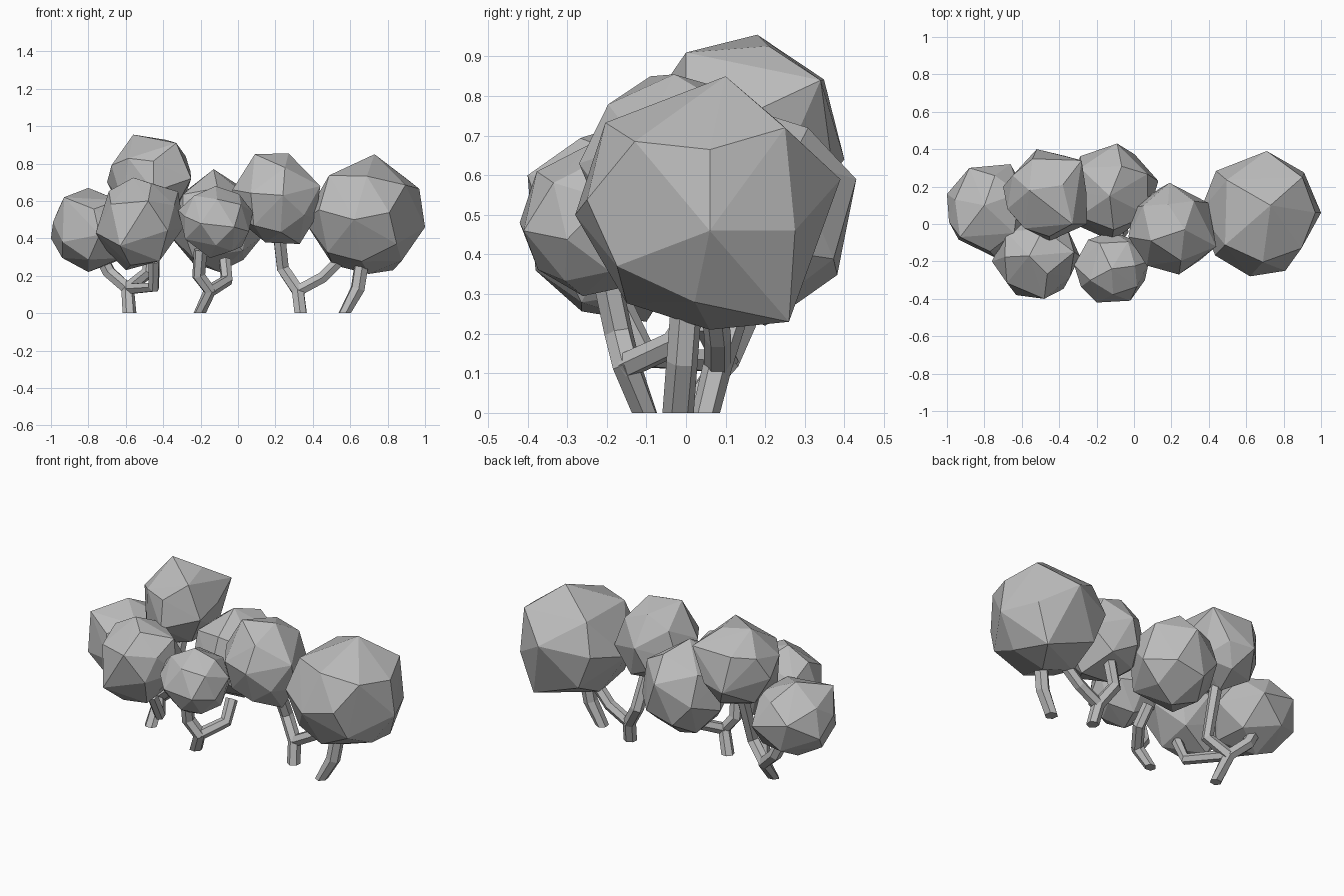
import bpy, bmesh, math
from mathutils import Vector

cube = bpy.data.objects.get("Cube")
if cube:
    bpy.data.objects.remove(cube, do_unlink=True)

grey = bpy.data.materials.new("plain grey")
grey.use_nodes = True
grey.diffuse_color = (0.5, 0.5, 0.5, 1)
grey.node_tree.nodes["Principled BSDF"].inputs["Base Color"].default_value = grey.diffuse_color


def sphere_points(count):
    """Evenly spread unit directions."""
    result = []
    for i in range(count):
        z = 1 - (2 * i + 1) / count
        angle = i * math.pi * (3 - math.sqrt(5))
        ring = math.sqrt(1 - z * z)
        result.append(Vector((ring * math.cos(angle), ring * math.sin(angle), z)))
    return result


def crown(name, corners, gap=0.57):
    """Faceted leaf ball: main corners, with the gaps between them filled on an ellipsoid."""
    low = [min(c[k] for c in corners) for k in range(3)]
    high = [max(c[k] for c in corners) for k in range(3)]
    centre = [(a + b) / 2 for a, b in zip(low, high)]
    half = [(b - a) / 2 for a, b in zip(low, high)]
    points = [Vector([(c[k] - centre[k]) / half[k] for k in range(3)]) for c in corners]
    spots = sphere_points(500)
    while True:
        distances = [min((s - p.normalized()).length for p in points) for s in spots]
        widest = max(distances)
        if widest < gap:
            break
        points.append(spots[distances.index(widest)])
    bm = bmesh.new()
    for p in points:
        bm.verts.new([centre[k] + p[k] * half[k] for k in range(3)])
    bmesh.ops.convex_hull(bm, input=bm.verts[:])
    bmesh.ops.recalc_face_normals(bm, faces=bm.faces[:])
    mesh = bpy.data.meshes.new(name)
    bm.to_mesh(mesh)
    bm.free()
    mesh.materials.append(grey)
    bpy.context.collection.objects.link(bpy.data.objects.new(name, mesh))


def limb(name, path, radius=0.037):
    """Six-sided bent tube along a path."""
    curve = bpy.data.curves.new(name, "CURVE")
    curve.dimensions = "3D"
    curve.bevel_depth = radius
    curve.bevel_resolution = 1
    curve.use_fill_caps = True
    spline = curve.splines.new("POLY")
    spline.points.add(len(path) - 1)
    for point, co in zip(spline.points, path):
        point.co = (*co, 1)
    spline.use_smooth = False
    curve.materials.append(grey)
    obj = bpy.data.objects.new(name, curve)
    bpy.context.collection.objects.link(obj)
    bpy.ops.object.select_all(action="DESELECT")
    obj.select_set(True)
    bpy.context.view_layer.objects.active = obj
    bpy.ops.object.convert(target="MESH")


# Leaf crowns
crown("large_crown", [
    (1, 0.06, 0.46), (0.35, 0.06, 0.5), (0.73, 0.1, 0.85), (0.7, 0.06, 0.21),
    (0.62, -0.28, 0.5), (0.71, 0.39, 0.59), (0.9, 0.25, 0.72), (0.83, 0.26, 0.23)])
crown("middle_crown", [
    (0.44, -0.12, 0.68), (-0.03, -0.07, 0.66), (0.27, -0.03, 0.855), (0.33, -0.05, 0.37),
    (0.24, -0.27, 0.63), (0.19, 0.22, 0.65), (0.09, -0.09, 0.85)])
crown("back_crown", [
    (0.13, 0.23, 0.41), (-0.37, 0.2, 0.42), (-0.13, 0.15, 0.77), (-0.1, 0.2, 0.22),
    (-0.12, -0.09, 0.48), (-0.09, 0.43, 0.59)])
crown("small_front_crown", [
    (0.08, -0.2, 0.54), (-0.32, -0.22, 0.55), (-0.12, -0.24, 0.68), (-0.15, -0.26, 0.295),
    (-0.2, -0.42, 0.48), (-0.02, -0.41, 0.46), (-0.12, -0.04, 0.48)])
crown("wide_front_crown", [
    (-0.29, -0.17, 0.46), (-0.76, -0.2, 0.43), (-0.56, -0.17, 0.725), (-0.6, -0.1, 0.23),
    (-0.48, -0.4, 0.6), (-0.63, -0.38, 0.36), (-0.32, -0.15, 0.65), (-0.5, 0.05, 0.5)])
crown("top_crown", [
    (-0.25, 0, 0.72), (-0.7, 0.2, 0.7), (-0.56, 0.18, 0.955), (-0.48, 0.15, 0.47),
    (-0.45, -0.09, 0.65), (-0.52, 0.4, 0.64), (-0.33, 0, 0.91), (-0.28, 0.34, 0.84)])
crown("end_crown", [
    (-0.53, 0.08, 0.45), (-1, 0.16, 0.4), (-0.8, 0.1, 0.67), (-0.8, 0.08, 0.22),
    (-0.74, -0.18, 0.42), (-0.66, 0.32, 0.45), (-0.93, -0.07, 0.62), (-0.88, 0.3, 0.5)])

# Three-way trunk under the end crowns
fork = (-0.59, 0.1, 0.13)
limb("end_trunk", [(-0.58, 0, 0), fork, (-0.69, 0.14, 0.22), (-0.74, 0.14, 0.32)])
limb("end_front_branch", [fork, (-0.45, -0.1, 0.14), (-0.45, -0.17, 0.28)], 0.032)
limb("end_tall_branch", [fork, (-0.48, 0.05, 0.22), (-0.47, 0.14, 0.52)], 0.036)

# Forked trunk under the small front and back crowns
fork = (-0.15, -0.15, 0.12)
limb("front_trunk", [(-0.205, -0.105, 0), fork, (-0.21, -0.17, 0.2), (-0.2, -0.2, 0.34)])
limb("front_branch", [fork, (-0.06, -0.03, 0.175), (-0.07, 0.04, 0.28)], 0.034)

# Forked trunk under the middle and large crowns
fork = (0.32, 0.08, 0.12)
limb("middle_trunk", [(0.335, 0.05, 0), fork, (0.24, 0.12, 0.24), (0.22, 0.06, 0.42)])
limb("middle_branch", [fork, (0.45, 0.08, 0.19), (0.54, 0.07, 0.28)], 0.034)

# Bent single trunk under the large crown
limb("large_trunk", [(0.57, -0.02, 0), (0.64, -0.01, 0.13), (0.66, 0, 0.26)], 0.04)

# Trim the trunk feet flat on the ground
for obj in bpy.context.collection.objects:
    if obj.name.endswith("_trunk"):
        for v in obj.data.vertices:
            if v.co.z < 0.04:
                v.co.z = 0
